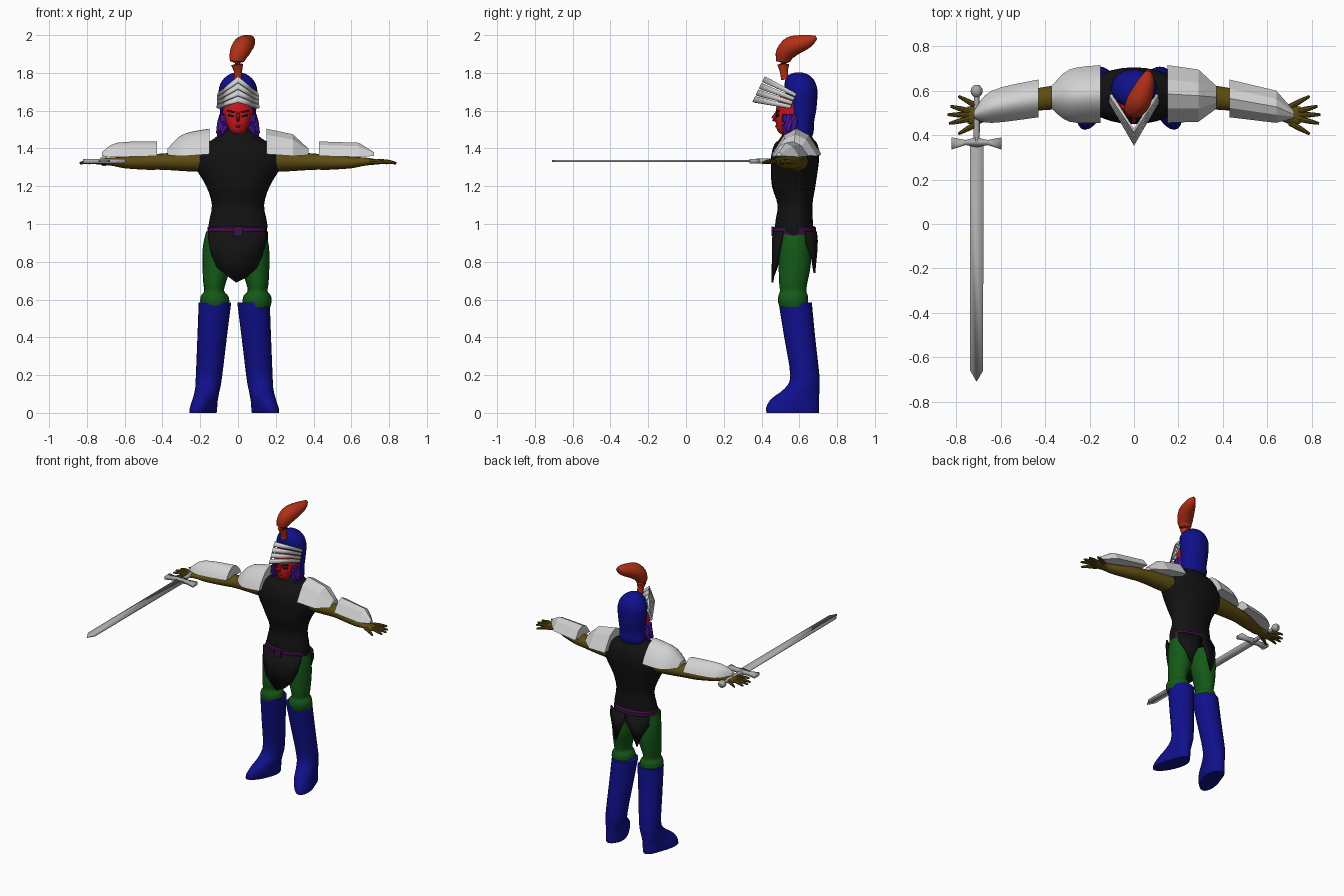
import bpy, bmesh, math
from mathutils import Vector

if "Cube" in bpy.data.objects:
    bpy.data.objects.remove(bpy.data.objects["Cube"])


def material(name, r, g, b):
    m = bpy.data.materials.new(name)
    m.use_nodes = True
    m.diffuse_color = (r, g, b, 1)
    m.node_tree.nodes["Principled BSDF"].inputs["Base Color"].default_value = (r, g, b, 1)
    return m


BLACK = material("black cloth", .006, .006, .006)
BLUE = material("deep blue", .005, .005, .26)
GREEN = material("dark green", .007, .1, .009)
OLIVE = material("olive skin", .11, .072, .006)
SILVER = material("silver plate", .64, .64, .64)
STEEL = material("sword steel", .4, .4, .4)
RED = material("red face", .6, .008, .012)
PLUME = material("orange red plume", .45, .03, .008)
BELT = material("dark purple belt", .05, .005, .06)
HAIR = material("violet hair", .07, .008, .32)


def finish(name, bm, mat, angle=40, thick=0):
    bmesh.ops.recalc_face_normals(bm, faces=bm.faces)
    me = bpy.data.meshes.new(name)
    bm.to_mesh(me)
    bm.free()
    me.materials.append(mat)
    me.polygons.foreach_set("use_smooth", [True] * len(me.polygons))
    me.set_sharp_from_angle(angle=math.radians(angle))
    ob = bpy.data.objects.new(name, me)
    bpy.context.collection.objects.link(ob)
    if thick:
        mod = ob.modifiers.new("thickness", "SOLIDIFY")
        mod.thickness, mod.offset = thick, 0
    return ob


def skin(name, mat, rings, angle=40):
    # Join closed rings of points into a capped solid
    bm = bmesh.new()
    rows = [[bm.verts.new(p) for p in ring] for ring in rings]
    n = len(rows[0])
    for a, b in zip(rows, rows[1:]):
        for i in range(n):
            bm.faces.new((a[i], a[(i + 1) % n], b[(i + 1) % n], b[i]))
    bm.faces.new(rows[0])
    bm.faces.new(rows[-1])
    return finish(name, bm, mat, angle)


def spline(keys, steps):
    # Smooth interpolation through tuples of numbers
    out = []
    for i in range(len(keys) - 1):
        a, b, c, d = (keys[max(0, min(len(keys) - 1, i + k))] for k in (-1, 0, 1, 2))
        for s in range(steps):
            t = s / steps
            out.append([q + t / 2 * (r - p + t * (2 * p - 5 * q + 4 * r - w + t * (3 * (q - r) + w - p)))
                        for p, q, r, w in zip(a, b, c, d)])
    return out + [list(keys[-1])]


def loft(name, mat, axis, keys, n=20, steps=3, side=1, shift=0):
    # Upright keys: z, x, y, rx, ry.  Sideways keys: x, y, z, ry, rz
    rings = []
    for p, u, v, ru, rv in spline(keys, steps):
        ring = []
        for i in range(n):
            a = math.tau * i / n
            cu, cv = u + ru * math.cos(a), v + rv * math.sin(a)
            x, y, z = (cu, cv, p) if axis == "z" else (p, cu, cv)
            ring.append((side * x + shift, y, z))
        rings.append(ring)
    return skin(name, mat, rings)


def tube(name, mat, keys, n=10, steps=3):
    # Round tube through x, y, z, radius keys
    pts = spline(keys, steps)
    rings = []
    for i, (x, y, z, r) in enumerate(pts):
        a, b = pts[max(i - 1, 0)], pts[min(i + 1, len(pts) - 1)]
        turn = (Vector(b[:3]) - Vector(a[:3])).to_track_quat("Z", "Y")
        rings.append([Vector((x, y, z)) + turn @ Vector((r * math.cos(math.tau * k / n),
                      r * math.sin(math.tau * k / n), 0)) for k in range(n)])
    return skin(name, mat, rings)


def plate(name, keys, side, parts, steps):
    # Arched armour; keys: x, front y, back y, low z, high z
    rings = []
    for x, y0, y1, lo, hi in spline(keys, steps):
        rings.append([(side * x, y0 + (y1 - y0) * k / parts,
                       lo + (hi - lo) * math.sin(math.pi * k / parts) ** .8 if 0 < k < parts else lo)
                      for k in range(parts + 1)])
    return skin(name, SILVER, rings, 40 if side < 0 else 12)


def slab(name, mat, outline, z, thick):
    bm = bmesh.new()
    bm.faces.new([bm.verts.new((x, y, z)) for x, y in outline])
    return finish(name, bm, mat, 30, thick)


def flap(name, columns, sign):
    # Hanging cloth wrapped round the hips; columns: x, hem height
    bm = bmesh.new()
    rows = []
    for x, hem in columns:
        y = .575 + sign * .113 * math.sqrt(1 - (x / .18) ** 2)
        rows.append([bm.verts.new((x, y, .96)), bm.verts.new((x, y + sign * .005, hem))])
    for a, b in zip(rows, rows[1:]):
        bm.faces.new((a[0], b[0], b[1], a[1]))
    return finish(name, bm, BLACK, 40, .01)


# Torso, belt and hanging cloth
loft("torso", BLACK, "z", [(.92, 0, .575, .15, .095), (1, 0, .572, .155, .1), (1.1, 0, .577, .138, .092),
     (1.2, 0, .57, .168, .115), (1.3, 0, .575, .225, .125), (1.36, 0, .578, .225, .127),
     (1.42, 0, .582, .18, .115), (1.45, 0, .585, .13, .09), (1.5, 0, .585, .07, .06)], 28)
loft("belt", BELT, "z", [(.935, -.005, .575, .145, .1), (.942, -.005, .575, .157, .113),
     (.982, -.005, .575, .157, .113), (.99, -.005, .575, .145, .1)], 28, 1)
bpy.ops.mesh.primitive_cube_add(size=1, location=(0, .458, .962))
buckle = bpy.context.object
buckle.name = "belt_buckle"
buckle.scale = (.05, .012, .05)
buckle.data.materials.append(BELT)
flap("front_tabard", [(-.155, .92), (-.14, .84), (-.11, .77), (-.05, .72), (-.01, .69),
                      (.05, .72), (.1, .77), (.13, .84), (.15, .92)], -1)
for s, label in ((1, "left"), (-1, "right")):
    flap(label + "_back_tail", [(s * x, z) for x, z in
         ((.005, .91), (.04, .85), (.085, .74), (.115, .82), (.155, .9))], 1)

    # Legs
    loft(label + "_thigh", GREEN, "z", [(.96, .08, .575, .078, .085), (.88, .09, .575, .085, .088),
         (.78, .1, .575, .077, .085), (.69, .113, .568, .06, .075), (.645, .115, .567, .053, .07),
         (.62, .113, .567, .072, .078), (.59, .112, .567, .077, .08), (.56, .112, .57, .07, .075)],
         20, 3, s, -.011)
    boot = loft(label + "_boot", BLUE, "z", [(0, .147, .565, .062, .138), (.03, .147, .565, .064, .14),
         (.075, .145, .578, .063, .126), (.13, .14, .615, .066, .092), (.2, .133, .629, .07, .077),
         (.4, .117, .602, .078, .082), (.585, .102, .578, .086, .088)], 24, 3, s, -.02)
    for v in boot.data.vertices:
        # Turn the toes outward
        v.co.x += s * .3 * max(0, .62 - v.co.y) * max(0, 1 - v.co.z / .2)

    # Arms with open hands
    loft(label + "_arm", OLIVE, "x", [(.15, .58, 1.335, .07, .06), (.25, .578, 1.332, .062, .054),
         (.4, .565, 1.33, .052, .043), (.48, .55, 1.327, .05, .04), (.6, .515, 1.325, .04, .03),
         (.66, .497, 1.33, .033, .023), (.71, .49, 1.33, .043, .017), (.75, .49, 1.327, .038, .012)],
         16, 3, s)
    for k, (x, y, root) in enumerate(((.79, .575, .695), (.825, .53, .735), (.838, .492, .74),
                                      (.832, .452, .735), (.79, .405, .7))):
        base = .49 + (y - .49) * .4
        tube(f"{label}_finger_{k + 1}", OLIVE, [(s * root, base, 1.33, .013),
             (s * (root + x) / 2, (base + y) / 2, 1.33, .012), (s * x, y, 1.322, .006)], 8, 2)

    # Arm armour: faceted on one side, rounded on the other
    parts, steps = (4, 1) if s > 0 else (14, 4)
    plate(label + "_shoulder_plate", [(.15, .455, .715, 1.37, 1.505), (.29, .46, .695, 1.36, 1.475),
          (.372, .52, .62, 1.365, 1.4)], s, parts, steps)
    plate(label + "_forearm_plate", [(.43, .48, .65, 1.36, 1.437), (.64, .455, .6, 1.355, 1.43),
          (.72, .475, .51, 1.36, 1.38)], s, parts, steps)

    # Hair locks beside the face
    for k, (x, y, low) in enumerate(((.075, .53, 1.465), (.095, .545, 1.48), (.09, .57, 1.46))):
        tube(f"{label}_hair_lock_{k + 1}", HAIR, [(s * .08, y, 1.58, .018),
             (s * (x - .005), y, 1.52, .024), (s * (x + .018), y - .01, low, .004)], 8)

    # Eyes and brows
    for part, z, w, h in (("eye", 1.573, .016, .006), ("brow", 1.595, .022, .005)):
        bpy.ops.mesh.primitive_cube_add(size=1, location=(s * .036, .484, z), rotation=(0, -s * .15, s * .25))
        ob = bpy.context.object
        ob.name = f"{label}_{part}"
        ob.scale = (w * 2, .009, h * 2)
        ob.data.materials.append(BLACK)

# Head
loft("face", RED, "z", [(1.475, 0, .53, .025, .025), (1.495, 0, .53, .043, .047), (1.54, 0, .545, .068, .07),
     (1.58, 0, .555, .08, .079), (1.63, 0, .56, .082, .08), (1.68, 0, .57, .07, .07)])
tube("nose", RED, [(0, .485, 1.595, .006), (0, .47, 1.57, .011), (0, .463, 1.555, .011),
                   (0, .485, 1.545, .006)], 8)
tube("lips", RED, [(-.025, .495, 1.518, .004), (0, .48, 1.518, .008), (.025, .495, 1.518, .004)], 8)
loft("helmet", BLUE, "z", [(1.455, 0, .615, .08, .05), (1.49, 0, .61, .095, .066), (1.54, 0, .61, .092, .068),
     (1.6, 0, .613, .096, .076), (1.68, 0, .612, .103, .084), (1.73, 0, .607, .098, .085),
     (1.77, 0, .6, .075, .072), (1.795, 0, .597, .04, .042), (1.803, 0, .597, .01, .01)], 24)

# Raised visor of fanned chevron slats
low_tip, high_tip = Vector((0, .357, 1.645)), Vector((0, .425, 1.785))
low_end, high_end = Vector((.108, .55, 1.612)), Vector((.104, .585, 1.695))
for k in range(4):
    f0, f1 = k / 4, k / 4 + .21
    bm = bmesh.new()
    lines = []
    for f in (f0, f1):
        end, tip = low_end.lerp(high_end, f), low_tip.lerp(high_tip, f)
        lines.append([bm.verts.new(p) for p in (end, tip, Vector((-end.x, end.y, end.z)))])
    for i in range(2):
        bm.faces.new((lines[0][i], lines[0][i + 1], lines[1][i + 1], lines[1][i]))
    finish(f"visor_slat_{k + 1}", bm, SILVER, 20, .012)

# Plume
tube("plume", PLUME, [(0, .525, 1.765, .022), (0, .518, 1.81, .022), (-.005, .515, 1.86, .038),
     (.005, .525, 1.905, .05), (.025, .56, 1.94, .054), (.045, .61, 1.957, .045),
     (.06, .655, 1.972, .032), (.065, .69, 1.988, .01)], 14)

# Sword
SX, SZ = -.708, 1.333
half_blade = [(.031, .365), (.029, -.66), (0, -.71)]
slab("sword_blade", STEEL, [(SX + x, y) for x, y in half_blade]
     + [(SX - x, y) for x, y in half_blade[1::-1]], SZ, .01)
half_guard = [(0, .39), (.05, .378), (.112, .39), (.112, .335), (.05, .355), (0, .345)]
slab("sword_guard", STEEL, [(SX + x, y) for x, y in half_guard]
     + [(SX - x, y) for x, y in half_guard[-2:0:-1]], SZ, .024)
tube("sword_grip", STEEL, [(SX, .37, SZ, .013), (SX, .48, SZ, .015), (SX, .58, SZ, .012)])
tube("sword_pommel", STEEL, [(SX, .57, SZ, .01), (SX, .585, SZ, .024), (SX, .608, SZ, .026),
                             (SX, .626, SZ, .01)], 10, 2)
